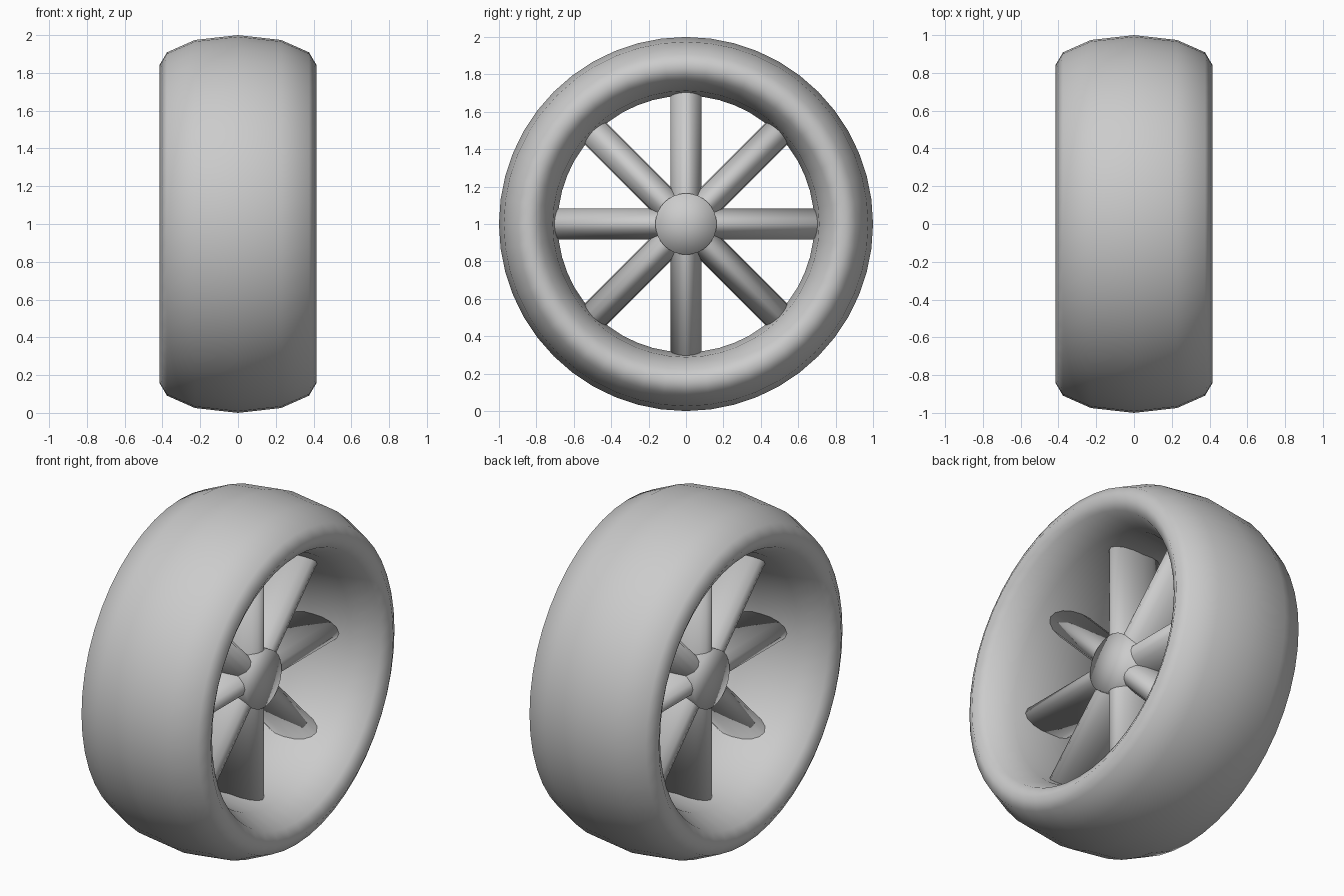
import bpy, bmesh, math
from mathutils import Matrix

if "Cube" in bpy.data.objects:
    bpy.data.objects.remove(bpy.data.objects["Cube"])

CENTRE = Matrix.Translation((0, 0, 1))


def finish(name, bm):
    bmesh.ops.recalc_face_normals(bm, faces=bm.faces)
    bm.transform(CENTRE)
    mesh = bpy.data.meshes.new(name)
    bm.to_mesh(mesh)
    bm.free()
    for p in mesh.polygons:
        p.use_smooth = True
    ob = bpy.data.objects.new(name, mesh)
    bpy.context.collection.objects.link(ob)
    return ob


# tyre: twelve-sided flattened oval section swept about the x axis
quarter = [(0, 1), (0.55, 0.835), (0.906, 0.42), (1, 0)]
section = quarter + [(x, -r) for x, r in quarter[-2::-1]]
section += [(-x, r) for x, r in section[-2:0:-1]]
SEG = 48
bm = bmesh.new()
rings = []
for i in range(SEG):
    a = 2 * math.pi * i / SEG
    ring = []
    for x, r in section:
        rad = 0.843 + 0.157 * r
        ring.append(bm.verts.new((0.415 * x, rad * math.sin(a), rad * math.cos(a))))
    rings.append(ring)
n = len(section)
for i in range(SEG):
    p, q = rings[i], rings[(i + 1) % SEG]
    for j in range(n):
        k = (j + 1) % n
        bm.faces.new((p[j], q[j], q[k], p[k]))
finish("tyre", bm)

# hub: short drum along x
bm = bmesh.new()
bmesh.ops.create_cone(bm, cap_ends=True, cap_tris=True, segments=32,
                      radius1=0.164, radius2=0.164, depth=0.334,
                      matrix=Matrix.Rotation(math.pi / 2, 4, 'Y'))
finish("hub", bm)

# spokes: four oval bars crossing the hub, giving eight arms
for i in range(4):
    bm = bmesh.new()
    rot = Matrix.Rotation(i * math.pi / 4, 4, 'X')
    bmesh.ops.create_cone(bm, cap_ends=True, segments=16,
                          radius1=1, radius2=1, depth=1.5,
                          matrix=rot @ Matrix.Diagonal((0.16, 0.082, 1, 1)))
    finish("spoke_bar_%d" % (i + 1), bm)
